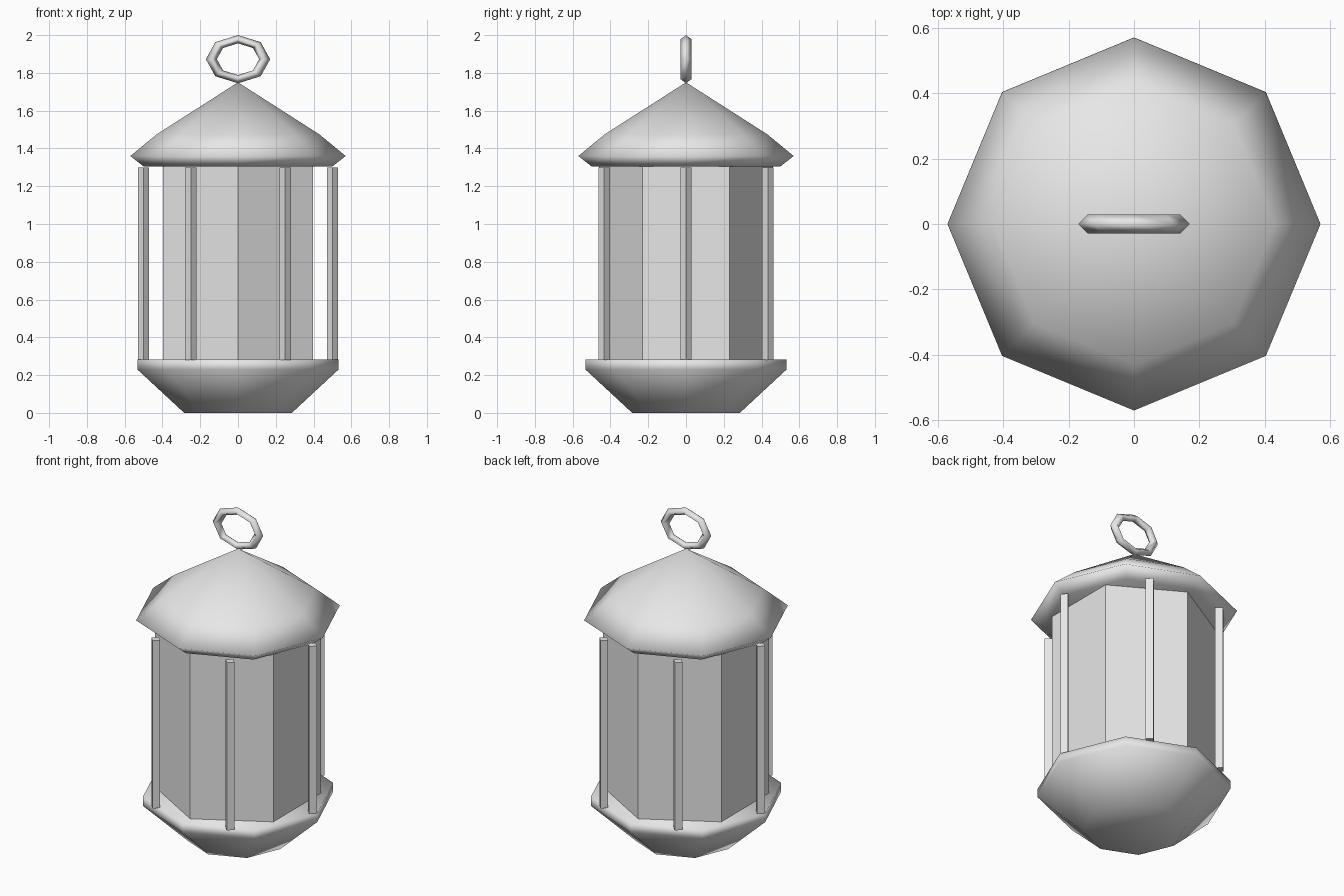
import bpy, bmesh, math

if "Cube" in bpy.data.objects:
    bpy.data.objects.remove(bpy.data.objects["Cube"])

grey = bpy.data.materials.new("light_grey")
grey.diffuse_color = (0.8, 0.8, 0.8, 1)
grey.use_nodes = True
grey.node_tree.nodes["Principled BSDF"].inputs["Base Color"].default_value = grey.diffuse_color


def finish(name, bm, smooth):
    bmesh.ops.recalc_face_normals(bm, faces=bm.faces)
    for f in bm.faces:
        f.smooth = smooth
    me = bpy.data.meshes.new(name)
    bm.to_mesh(me)
    bm.free()
    me.materials.append(grey)
    ob = bpy.data.objects.new(name, me)
    bpy.context.collection.objects.link(ob)
    return ob


def lathe(name, profile, sides, phase=0.0, smooth=False, at=(0, 0)):
    """Stack of regular polygons from (radius, z) points; radius 0 makes a tip."""
    bm = bmesh.new()
    rings = []
    for r, z in profile:
        n = sides if r > 0 else 1
        rings.append([bm.verts.new((at[0] + r * math.cos(phase + math.tau * i / sides),
                                    at[1] + r * math.sin(phase + math.tau * i / sides), z))
                      for i in range(n)])
    for a, b in zip(rings, rings[1:]):
        for i in range(sides):
            j = (i + 1) % sides
            if len(b) == 1:
                bm.faces.new((a[i], a[j], b[0]))
            else:
                bm.faces.new((a[i], a[j], b[j], b[i]))
    for ring in (rings[0], rings[-1]):
        if len(ring) > 1:
            bm.faces.new(ring)
    return finish(name, bm, smooth)


# Octagonal base bowl and roof, softly shaded
lathe("base", [(0.285, 0), (0.533, 0.23), (0.533, 0.283)], 8, smooth=True)
lathe("roof", [(0.50, 1.305), (0.57, 1.36), (0.43, 1.475), (0, 1.75)], 8, smooth=True)

# Hexagonal lamp body
lathe("lamp_body", [(0.46, 0.28), (0.46, 1.305)], 6, phase=math.pi / 2)

# Six square posts around the body
for k in range(6):
    a = math.tau * k / 6
    lathe(f"post_{k + 1}", [(0.03, 0.28), (0.03, 1.30)], 4,
          at=(0.5 * math.cos(a), 0.5 * math.sin(a)))

# Flattened hanging ring with a four-sided tube
bm = bmesh.new()
major, minor, squash, height = 0.141, 0.029, 0.75, 1.8725
loops = []
for i in range(8):
    a = math.tau * i / 8
    loop = []
    for j in range(4):
        t = math.tau * j / 4
        r = major + minor * math.cos(t)
        loop.append(bm.verts.new((r * math.cos(a), minor * math.sin(t),
                                  height + squash * r * math.sin(a))))
    loops.append(loop)
for i in range(8):
    a, b = loops[i], loops[(i + 1) % 8]
    for j in range(4):
        k = (j + 1) % 4
        bm.faces.new((a[j], b[j], b[k], a[k]))
finish("hanging_ring", bm, True)
